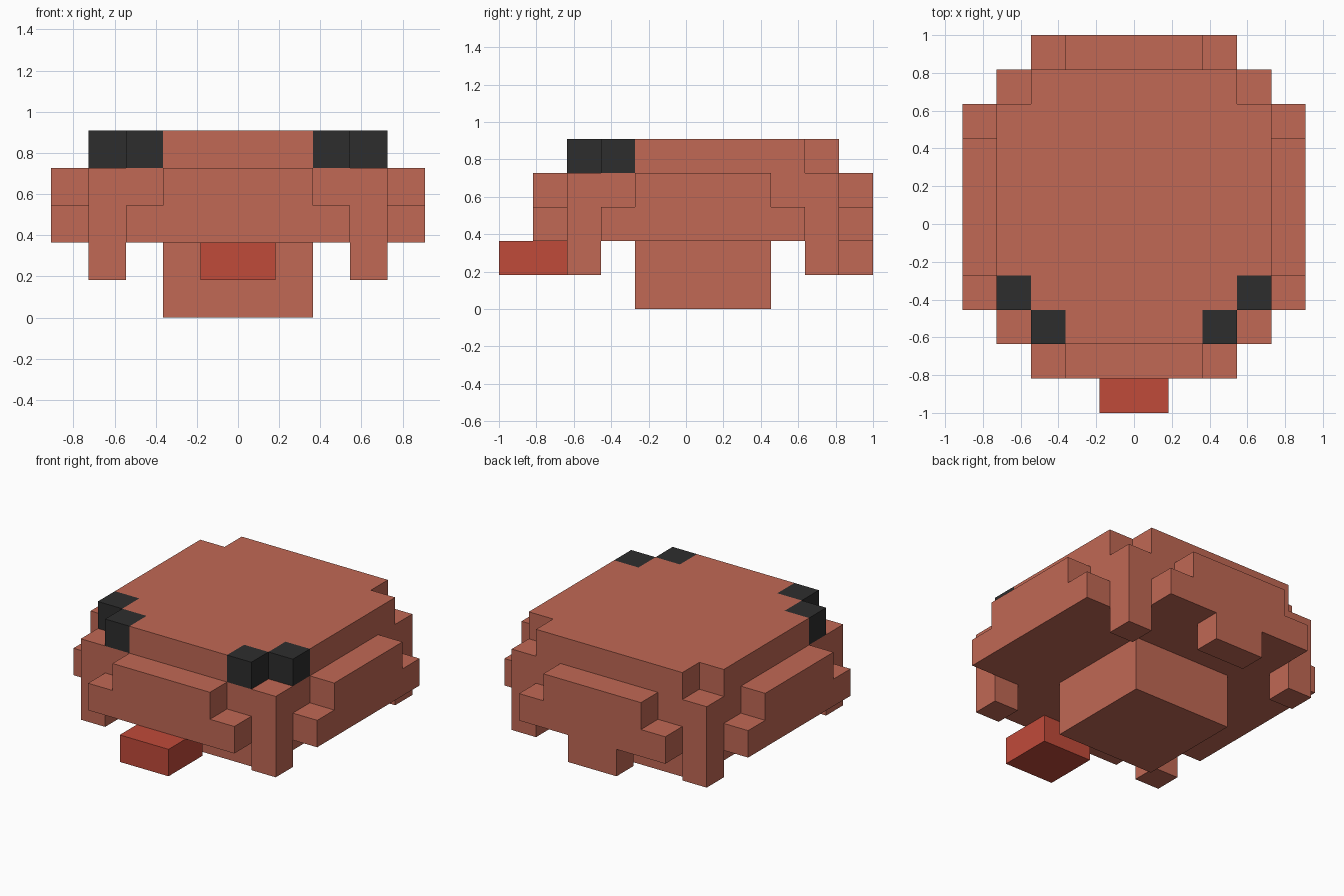
import bpy
import bmesh
from mathutils import Vector

U = 2 / 11  # edge length of one block

cube = bpy.data.objects.get("Cube")
if cube:
    bpy.data.objects.remove(cube, do_unlink=True)


def make_material(name, rgb):
    mat = bpy.data.materials.new(name)
    mat.use_nodes = True
    mat.diffuse_color = (*rgb, 1)
    mat.node_tree.nodes["Principled BSDF"].inputs["Base Color"].default_value = (*rgb, 1)
    return mat


terracotta = make_material("terracotta", (0.533, 0.138, 0.089))
red = make_material("red", (0.527, 0.069, 0.042))
charcoal = make_material("charcoal", (0.027, 0.027, 0.027))


def prism(name, outline, direction, mat):
    """Extrude a closed outline, given in block units, along a direction."""
    bm = bmesh.new()
    face = bm.faces.new([bm.verts.new(Vector(p) * U) for p in outline])
    moved = bmesh.ops.extrude_face_region(bm, geom=[face], use_keep_orig=True)["geom"]
    verts = [v for v in moved if isinstance(v, bmesh.types.BMVert)]
    bmesh.ops.translate(bm, vec=Vector(direction) * U, verts=verts)
    bmesh.ops.recalc_face_normals(bm, faces=bm.faces)
    mesh = bpy.data.meshes.new(name)
    bm.to_mesh(mesh)
    bm.free()
    mesh.materials.append(mat)
    obj = bpy.data.objects.new(name, mesh)
    bpy.context.collection.objects.link(obj)
    return obj


def box(name, low, high, mat):
    (x0, y0, z0), (x1, y1, z1) = low, high
    base = [(x0, y0, z0), (x1, y0, z0), (x1, y1, z0), (x0, y1, z0)]
    return prism(name, base, (0, 0, z1 - z0), mat)


def mirrored(half):
    """Complete a half outline by reflecting its first coordinate."""
    return half + [(-a, b) for a, b in reversed(half)]


# Body: broad slab with a stepped top
box("body", (-4, -3.5, 2), (4, 4.5, 4), terracotta)
top = mirrored([(2, -3.5), (2, -2.5), (3, -2.5), (3, -1.5),
                (4, -1.5), (4, 3.5), (3, 3.5), (3, 4.5)])
prism("body_top", [(x, y, 4) for x, y in top], (0, 0, 1), terracotta)

# Stepped panels standing out from the four sides
step = mirrored([(3, 2), (3, 3), (2, 3), (2, 4)])
prism("front_panel", [(a, -4.5, z) for a, z in step], (0, 1, 0), terracotta)
tabbed = mirrored([(1, 1), (1, 2), (3, 2), (3, 3), (2, 3), (2, 4)])
prism("back_panel", [(a, 4.5, z) for a, z in tabbed], (0, 1, 0), terracotta)

for side, s in (("left", 1), ("right", -1)):
    prism(side + "_panel", [(4 * s, a + 0.5, z) for a, z in step], (s, 0, 0), terracotta)

    # Corner legs
    for end, y in (("front", -3.5), ("back", 3.5)):
        box(f"{side}_{end}_leg", (3 * s, y, 1), (4 * s, y + 1, 2), terracotta)

    # Each eye is two blocks stepping round the corner
    box(side + "_eye_inner", (2 * s, -3.5, 4), (3 * s, -2.5, 5), charcoal)
    box(side + "_eye_outer", (3 * s, -2.5, 4), (4 * s, -1.5, 5), charcoal)

# Underside block and tongue
box("belly_base", (-2, -1.5, 0), (2, 2.5, 2), terracotta)
box("tongue", (-1, -5.5, 1), (1, -3.5, 2), red)
